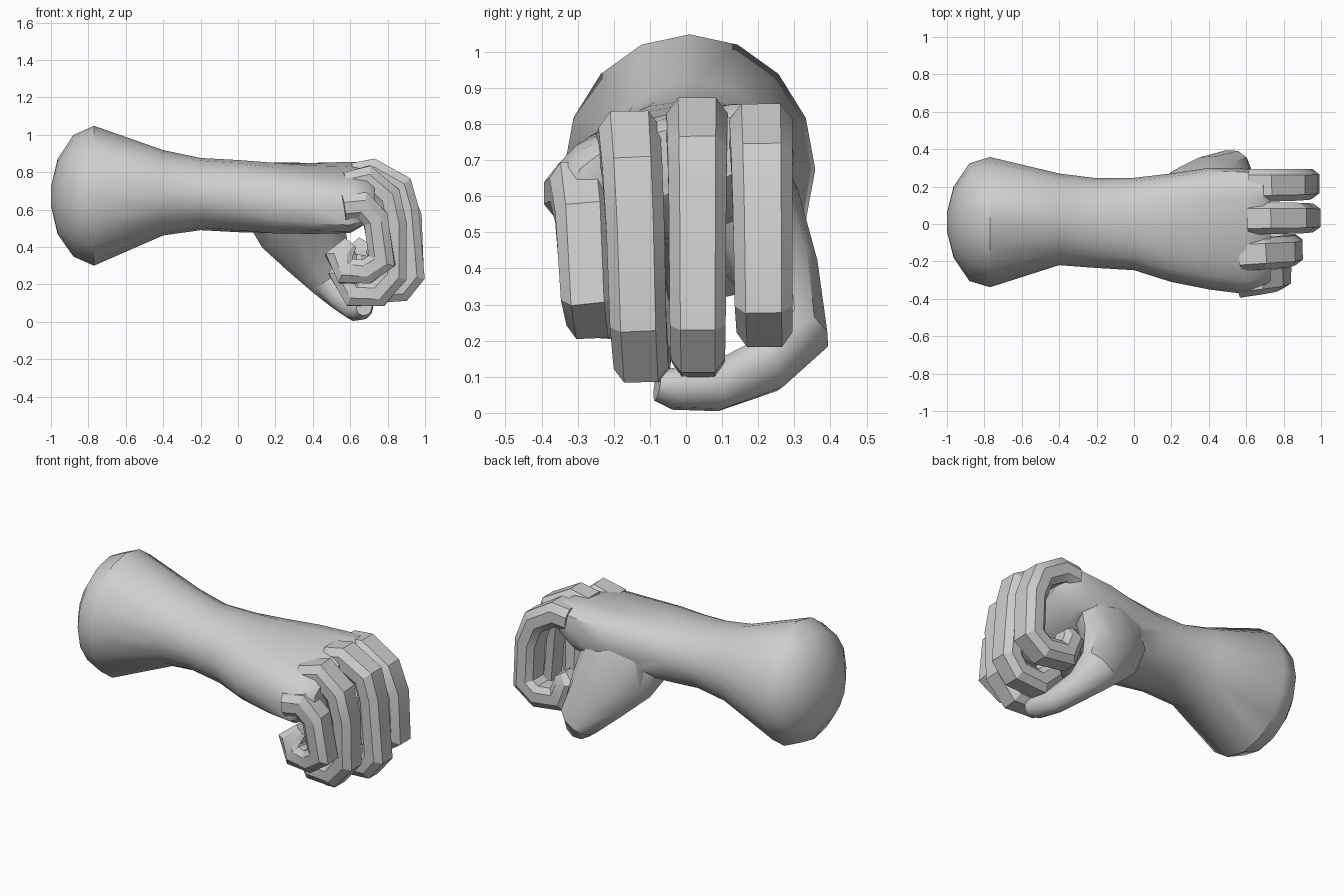
import bpy, bmesh, math
from mathutils import Vector

if "Cube" in bpy.data.objects:
    bpy.data.objects.remove(bpy.data.objects["Cube"])

grey = bpy.data.materials.new("plain_grey")
grey.diffuse_color = (0.62, 0.62, 0.62, 1)
grey.use_nodes = True
grey.node_tree.nodes["Principled BSDF"].inputs["Base Color"].default_value = grey.diffuse_color


def shade(ob, angle):
    bpy.ops.object.select_all(action='DESELECT')
    ob.select_set(True)
    bpy.context.view_layer.objects.active = ob
    bpy.ops.object.shade_smooth_by_angle(angle=math.radians(angle))


def loft(name, rings, angle):
    """Skin a list of equal-length point rings, with closed ends."""
    bm = bmesh.new()
    rows = [[bm.verts.new(p) for p in r] for r in rings]
    n = len(rows[0])
    for a, b in zip(rows, rows[1:]):
        for i in range(n):
            j = (i + 1) % n
            bm.faces.new((a[i], a[j], b[j], b[i]))
    bm.faces.new(rows[0][::-1])
    bm.faces.new(rows[-1])
    bmesh.ops.recalc_face_normals(bm, faces=bm.faces)
    me = bpy.data.meshes.new(name)
    bm.to_mesh(me)
    bm.free()
    me.materials.append(grey)
    ob = bpy.data.objects.new(name, me)
    bpy.context.collection.objects.link(ob)
    shade(ob, angle)
    return ob


def tube(name, path, ref, section, angle):
    """Sweep a section along (x, y, z, half width, half depth) points."""
    pts = [Vector(p[:3]) for p in path]
    rings = []
    for i, p in enumerate(path):
        d0 = (pts[i] - pts[max(i - 1, 0)]).normalized()
        d1 = (pts[min(i + 1, len(pts) - 1)] - pts[i]).normalized()
        t = (d0 + d1).normalized()
        # widen at bends so the thickness stays even
        miter = 1 / max(t.dot(d1 if d1.length else d0), 0.75)
        w = (Vector(ref) - t * t.dot(Vector(ref))).normalized()
        d = t.cross(w)
        rings.append([pts[i] + w * a * p[3] + d * b * p[4] * miter
                      for a, b in section])
    return loft(name, rings, angle)


# forearm and palm: x, centre y, centre z, half width, half height, slope, roundness
arm_rows = [
    (-1.0, 0.01, 0.67, 0.05, 0.05, 0, 1),
    (-0.965, 0.01, 0.67, 0.19, 0.20, 0, 1),
    (-0.88, 0.01, 0.674, 0.315, 0.325, 0, 1),
    (-0.77, 0.01, 0.674, 0.348, 0.374, 0, 1),
    (-0.4, 0.025, 0.69, 0.245, 0.228, 0, 1),
    (-0.2, 0.005, 0.683, 0.24, 0.193, 0, 1),
    (0.0, 0.0, 0.672, 0.247, 0.193, 0.03, 0.9),
    (0.2, -0.02, 0.662, 0.29, 0.188, 0.1, 0.8),
    (0.4, -0.025, 0.66, 0.325, 0.175, 0.15, 0.72),
    (0.6, -0.04, 0.665, 0.335, 0.165, 0.2, 0.7),
    (0.69, -0.04, 0.69, 0.315, 0.13, 0.25, 0.7),
    (0.73, -0.03, 0.70, 0.28, 0.09, 0.25, 0.8),
]


def soft(v, p):
    return math.copysign(abs(v) ** p, v) if abs(v) > 1e-6 else 0.0


rings = []
for x, yc, zc, ry, rz, slope, p in arm_rows:
    ring = []
    for i in range(16):
        a = i * math.tau / 16
        y = ry * soft(math.cos(a), p)
        ring.append((x, yc + y, zc + rz * soft(math.sin(a), p) + slope * y))
    rings.append(ring)
arm = loft("forearm_palm_and_thumb", rings, 40)

# curled fingers: (x, z) path, knuckle y, tip y, half width, half depth
fingers = {
    "index_finger": ([(0.62, 0.775), (0.72, 0.785), (0.86, 0.70), (0.915, 0.56),
                      (0.925, 0.31), (0.84, 0.25), (0.69, 0.27), (0.65, 0.38),
                      (0.68, 0.43)], 0.205, 0.225, 0.09, 0.07),
    "middle_finger": ([(0.62, 0.78), (0.72, 0.80), (0.865, 0.72), (0.90, 0.60),
                       (0.93, 0.25), (0.87, 0.175), (0.72, 0.165), (0.63, 0.25),
                       (0.64, 0.36)], 0.03, 0.035, 0.087, 0.07),
    "ring_finger": ([(0.58, 0.73), (0.69, 0.76), (0.80, 0.67), (0.835, 0.52),
                     (0.835, 0.25), (0.75, 0.15), (0.62, 0.15), (0.555, 0.26),
                     (0.60, 0.37)], -0.165, -0.10, 0.088, 0.07),
    "little_finger": ([(0.56, 0.61), (0.66, 0.625), (0.735, 0.55), (0.77, 0.33),
                       (0.69, 0.27), (0.58, 0.27), (0.54, 0.35),
                       (0.60, 0.42)], -0.312, -0.22, 0.082, 0.068),
}
chamfered = [(1, 0.4), (0.62, 1), (-0.62, 1), (-1, 0.4),
             (-1, -0.5), (-0.66, -1), (0.66, -1), (1, -0.5)]
for name, (path, y0, y1, w, d) in fingers.items():
    last = len(path) - 1
    pts = []
    for i, (x, z) in enumerate(path):
        s = 1 - 0.22 * i / last
        end = 0.65 if i == last else 1
        pts.append((x, y0 + (y1 - y0) * i / last, z, w * s * end, d * (0.5 + s / 2) * end))
    tube(name, pts, (0, 1, 0), chamfered, 25)

# thumb: broad web at the palm, wrapping under the fingers
round10 = [(math.cos(i * math.tau / 10), math.sin(i * math.tau / 10)) for i in range(10)]
thumb_rows = [
    (0.24, 0.10, 0.68, 0.24, 0.16),
    (0.34, 0.185, 0.53, 0.25, 0.14),
    (0.42, 0.265, 0.37, 0.185, 0.105),
    (0.51, 0.305, 0.22, 0.125, 0.085),
    (0.57, 0.22, 0.13, 0.085, 0.075),
    (0.63, 0.08, 0.072, 0.07, 0.068),
    (0.665, -0.03, 0.068, 0.065, 0.055),
    (0.675, -0.08, 0.075, 0.045, 0.04),
]
thumb = tube("thumb_form", thumb_rows, (0.75, 0, 0.66), round10, 40)

# join the thumb to the palm as one skin
join = arm.modifiers.new("join_thumb", 'BOOLEAN')
join.operation = 'UNION'
join.solver = 'EXACT'
join.object = thumb
bpy.context.view_layer.objects.active = arm
bpy.ops.object.modifier_move_to_index(modifier="join_thumb", index=0)
bpy.ops.object.modifier_apply(modifier="join_thumb")
bpy.data.objects.remove(thumb)
shade(arm, 50)
